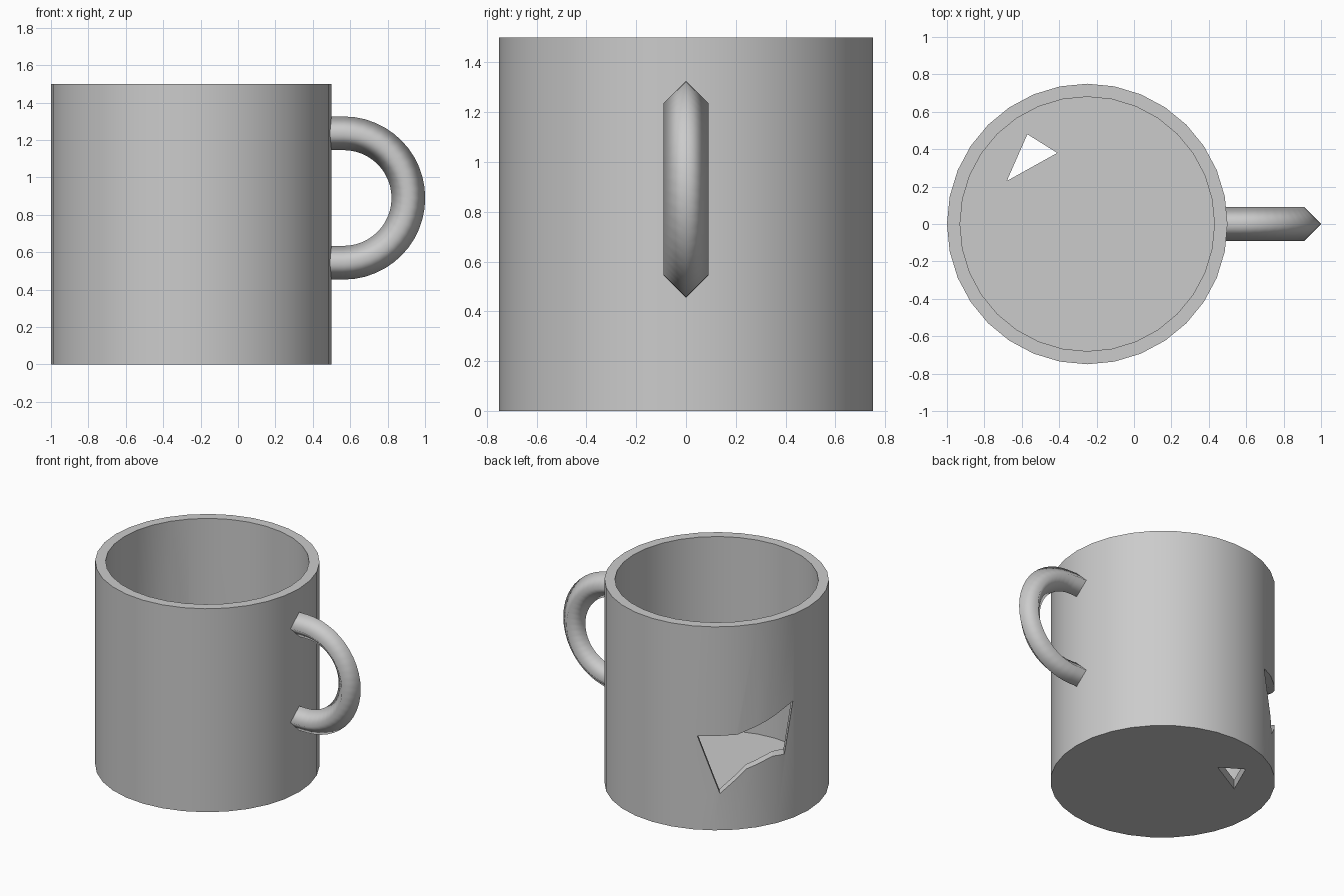
import bpy, bmesh
from math import sin, cos, pi, radians
from mathutils import Vector

if "Cube" in bpy.data.objects:
    bpy.data.objects.remove(bpy.data.objects["Cube"])

AXIS = Vector((-0.25, 0, 0))   # centre line of the mug
SEG = 32


def make_object(name, rings, closed=False, caps=False):
    """Skin equal-length rings of points into one mesh object."""
    bm = bmesh.new()
    vr = [[bm.verts.new(p) for p in r] for r in rings]
    n = len(rings[0])
    for i in range(len(vr) if closed else len(vr) - 1):
        a, b = vr[i], vr[(i + 1) % len(vr)]
        for j in range(n):
            k = (j + 1) % n
            bm.faces.new((a[j], a[k], b[k], b[j]))
    if caps:
        bm.faces.new(vr[0])
        bm.faces.new(vr[-1])
    bmesh.ops.recalc_face_normals(bm, faces=bm.faces[:])
    me = bpy.data.meshes.new(name)
    bm.to_mesh(me)
    bm.free()
    ob = bpy.data.objects.new(name, me)
    bpy.context.collection.objects.link(ob)
    return ob


def activate(ob):
    bpy.ops.object.select_all(action='DESELECT')
    ob.select_set(True)
    bpy.context.view_layer.objects.active = ob


def cut(ob, cutter):
    cutter.hide_render = True
    cutter.hide_viewport = False
    mod = ob.modifiers.new("cut", 'BOOLEAN')
    mod.operation = 'DIFFERENCE'
    mod.solver = 'EXACT'
    mod.object = cutter
    activate(ob)
    bpy.ops.object.modifier_apply(modifier=mod.name)
    bpy.data.objects.remove(cutter)


def circle(r, z):
    return [AXIS + Vector((r * cos(2 * pi * i / SEG), r * sin(2 * pi * i / SEG), z))
            for i in range(SEG)]


# mug body: outer wall, rim, inner wall and floor
body = make_object("mug_body", [circle(r, z) for r, z in
                   ((0.75, 0), (0.75, 1.5), (0.68, 1.5), (0.68, 0.07))], caps=True)

# broken opening low on the back left wall
az = radians(129)
out = Vector((cos(az), sin(az), 0))
right = Vector((-sin(az), cos(az), 0))
outline = [(-.18, .69), (.09, .70), (.29, .77), (.47, .86),
           (.41, .49), (.33, .50), (.15, .44), (-.03, .27)]
cut(body, make_object("wall_break_cutter",
    [[AXIS + out * d + right * u + Vector((0, 0, z)) for u, z in outline]
     for d in (0.35, 0.95)], caps=True))

# triangular hole through the floor
tri = [(-.57, .48), (-.41, .38), (-.68, .23)]
cut(body, make_object("floor_hole_cutter",
    [[Vector((x, y, z)) for x, y in tri] for z in (-0.1, 0.2)], caps=True))

# handle: diamond section swept along a half ring with short straight ends
CX, CZ, R, T = 0.565, 0.89, 0.346, 0.09
path = [(0.485, CZ + R, 0, 1)]
for i in range(25):
    a = pi / 2 - pi * i / 24
    path.append((CX + R * cos(a), CZ + R * sin(a), cos(a), sin(a)))
path.append((0.485, CZ - R, 0, -1))
handle = make_object("handle", [
    [(x + T * nx, 0, z + T * nz), (x, T, z), (x - T * nx, 0, z - T * nz), (x, -T, z)]
    for x, z, nx, nz in path], caps=True)

# smooth shading with crisp rims; the handle section reads as round
activate(body)
bpy.ops.object.shade_smooth_by_angle(angle=radians(35))
activate(handle)
bpy.ops.object.shade_smooth()
for p in (handle.data.polygons[-1], handle.data.polygons[-2]):
    p.use_smooth = False
